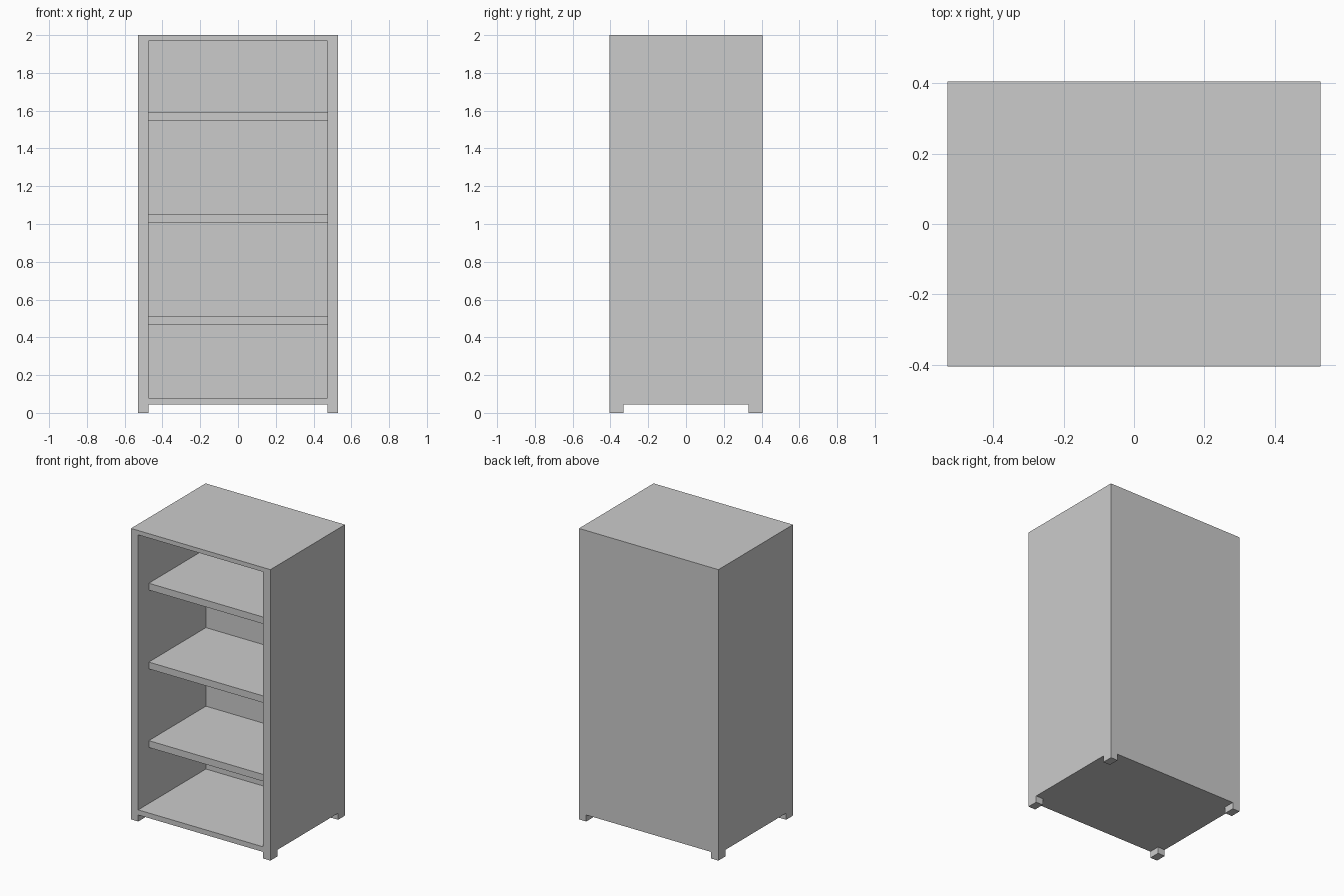
import bpy, bmesh
from mathutils import Matrix, Vector

if "Cube" in bpy.data.objects:
    bpy.data.objects.remove(bpy.data.objects["Cube"])

W, D, H = 0.53, 0.405, 2.0      # half width, half depth, height
IN_X, IN_Y = 0.475, 0.33        # inner half width, inner back plane
FOOT_H = 0.045


def box(name, lo, hi):
    """Axis-aligned box between two corners."""
    lo, hi = Vector(lo), Vector(hi)
    bm = bmesh.new()
    bmesh.ops.create_cube(bm, size=1.0, matrix=Matrix.Translation((lo + hi) / 2)
                          @ Matrix.Diagonal((*(hi - lo), 1.0)))
    me = bpy.data.meshes.new(name)
    bm.to_mesh(me)
    bm.free()
    ob = bpy.data.objects.new(name, me)
    bpy.context.collection.objects.link(ob)
    return ob


def cut(target, cutter):
    """Subtract the cutter, apply the result and remove the cutter."""
    mod = target.modifiers.new("cut", 'BOOLEAN')
    mod.operation, mod.solver, mod.object = 'DIFFERENCE', 'EXACT', cutter
    bpy.context.view_layer.objects.active = target
    bpy.ops.object.modifier_apply(modifier=mod.name)
    bpy.data.objects.remove(cutter)


# Cabinet case, open at the front, with a thick back
case = box("cabinet_case", (-W, -D, 0), (W, D, H))
cut(case, box("cavity", (-IN_X, -D - 0.1, 0.08), (IN_X, IN_Y, 1.97)))

# Crossed gaps underneath leave four corner feet
cut(case, box("side_gap", (-W - 0.1, -IN_Y, -0.1), (W + 0.1, IN_Y, FOOT_H)))
cut(case, box("front_gap", (-IN_X, -D - 0.1, -0.1), (IN_X, D + 0.1, FOOT_H)))

# Three shelves set back from the front
for i, z in enumerate((0.465, 1.005, 1.547)):
    box(f"shelf_{i + 1}", (-IN_X, -0.29, z), (IN_X, IN_Y, z + 0.047))
